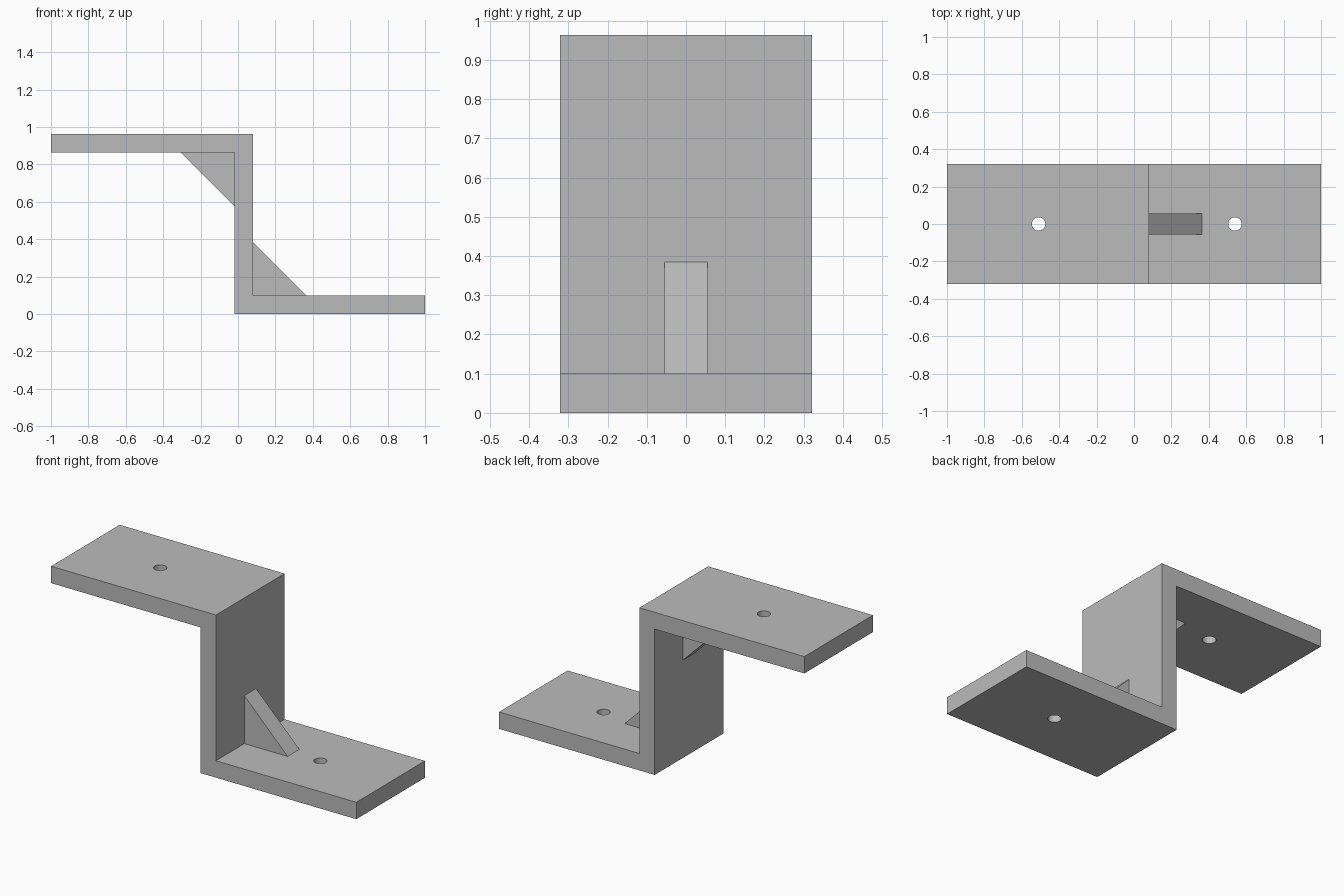
import bpy
import bmesh

cube = bpy.data.objects.get("Cube")
if cube:
    bpy.data.objects.remove(cube, do_unlink=True)

# Main dimensions
HALF_DEPTH = 0.321
RIB_HALF = 0.055
HEIGHT = 0.963
THICK = 0.1
WEB_LEFT, WEB_RIGHT = -0.02, 0.08
RIB_LEG = 0.284
HOLE_RADIUS = 0.036

grey = bpy.data.materials.new("plain grey")
grey.use_nodes = True
colour = (0.5, 0.5, 0.5, 1)
grey.diffuse_color = colour
grey.node_tree.nodes["Principled BSDF"].inputs["Base Color"].default_value = colour


def extrude_profile(name, points, half_depth):
    """Extrude an x-z outline symmetrically along y."""
    bm = bmesh.new()
    face = bm.faces.new([bm.verts.new((x, -half_depth, z)) for x, z in points])
    new = bmesh.ops.extrude_face_region(bm, geom=[face])["geom"]
    moved = [v for v in new if isinstance(v, bmesh.types.BMVert)]
    bmesh.ops.translate(bm, verts=moved, vec=(0, 2 * half_depth, 0))
    bmesh.ops.recalc_face_normals(bm, faces=bm.faces)
    mesh = bpy.data.meshes.new(name)
    bm.to_mesh(mesh)
    bm.free()
    mesh.materials.append(grey)
    obj = bpy.data.objects.new(name, mesh)
    bpy.context.collection.objects.link(obj)
    return obj


def drill(target, x, z):
    """Cut a vertical round hole through a flange."""
    bpy.ops.mesh.primitive_cylinder_add(vertices=32, radius=HOLE_RADIUS,
                                        depth=3 * THICK, location=(x, 0, z))
    cutter = bpy.context.object
    cutter.name = "hole_cutter"
    cutter.hide_render = True
    cutter.data.materials.append(grey)
    mod = target.modifiers.new("hole", "BOOLEAN")
    mod.operation = "DIFFERENCE"
    mod.solver = "EXACT"
    mod.object = cutter
    bpy.ops.object.select_all(action="DESELECT")
    bpy.context.view_layer.objects.active = target
    target.select_set(True)
    bpy.ops.object.modifier_apply(modifier=mod.name)
    bpy.data.objects.remove(cutter, do_unlink=True)


# Stepped bracket: upper flange, upright web, lower flange
under = HEIGHT - THICK
bracket = extrude_profile("bracket", [
    (-1, under), (WEB_LEFT, under), (WEB_LEFT, 0), (1, 0),
    (1, THICK), (WEB_RIGHT, THICK), (WEB_RIGHT, HEIGHT), (-1, HEIGHT)], HALF_DEPTH)

# One bolt hole in the middle of each flange
drill(bracket, (WEB_LEFT - 1) / 2, HEIGHT - THICK / 2)
drill(bracket, (WEB_RIGHT + 1) / 2, THICK / 2)
bpy.ops.object.shade_smooth_by_angle()

# Triangular ribs in the two inner corners
for name, x, z, way in (("lower_rib", WEB_RIGHT, THICK, 1),
                        ("upper_rib", WEB_LEFT, under, -1)):
    leg = way * RIB_LEG
    extrude_profile(name, [(x, z), (x + leg, z), (x, z + leg)], RIB_HALF)
